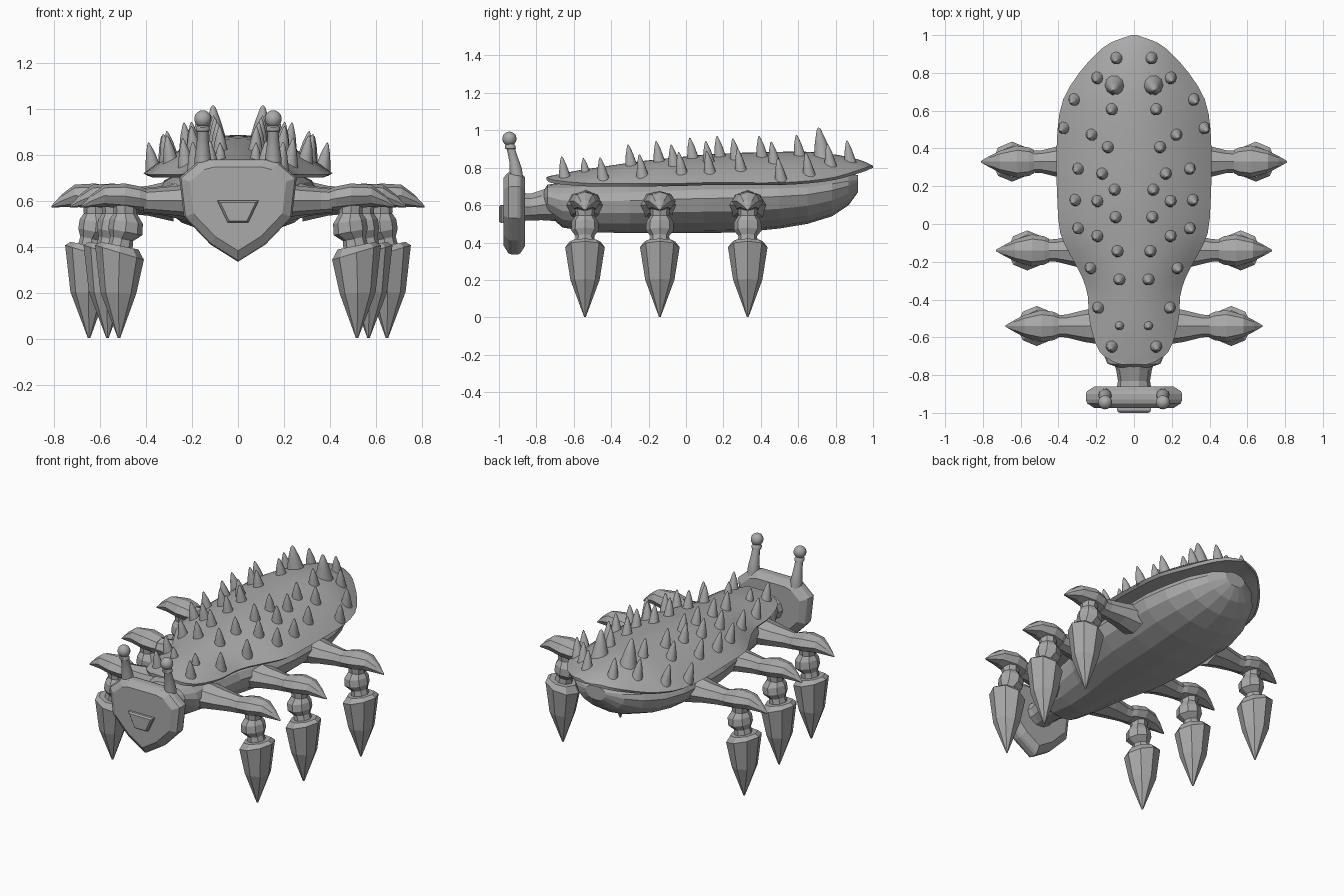
import bpy, bmesh, math
from mathutils import Vector

if "Cube" in bpy.data.objects:
    bpy.data.objects.remove(bpy.data.objects["Cube"])

grey = bpy.data.materials.new("stone grey")
grey.diffuse_color = (0.4, 0.4, 0.4, 1)
grey.use_nodes = True
grey.node_tree.nodes["Principled BSDF"].inputs["Base Color"].default_value = grey.diffuse_color


def finish(name, bm, smooth=None):
    bmesh.ops.recalc_face_normals(bm, faces=bm.faces)
    me = bpy.data.meshes.new(name)
    bm.to_mesh(me)
    bm.free()
    ob = bpy.data.objects.new(name, me)
    bpy.context.collection.objects.link(ob)
    me.materials.append(grey)
    if smooth:
        bpy.ops.object.select_all(action='DESELECT')
        ob.select_set(True)
        bpy.context.view_layer.objects.active = ob
        bpy.ops.object.shade_smooth_by_angle(angle=math.radians(smooth))
    return ob


def loft(bm, rings):
    """Skin a list of closed rings and cap both ends."""
    vs = [[bm.verts.new(p) for p in r] for r in rings]
    n = len(vs[0])
    for a, b in zip(vs, vs[1:]):
        for i in range(n):
            j = (i + 1) % n
            bm.faces.new((a[i], a[j], b[j], b[i]))
    bm.faces.new(vs[0])
    bm.faces.new(vs[-1])


def circle(n):
    return [(math.cos(2 * math.pi * i / n), math.sin(2 * math.pi * i / n)) for i in range(n)]


def table(rows, y):
    """Smooth interpolation through the rows at y."""
    for i in range(len(rows) - 1):
        a, b = rows[i], rows[i + 1]
        if y <= b[0]:
            break
    p, q = rows[max(i - 1, 0)], rows[min(i + 2, len(rows) - 1)]
    h = b[0] - a[0]
    t = (y - a[0]) / h
    out = []
    for k in range(1, len(a)):
        ma = (b[k] - p[k]) / (b[0] - p[0]) * h
        mb = (q[k] - a[k]) / (q[0] - a[0]) * h
        out.append((2*t**3 - 3*t*t + 1) * a[k] + (t**3 - 2*t*t + t) * ma
                   + (3*t*t - 2*t**3) * b[k] + (t**3 - t*t) * mb)
    return out


# shell: y, half width, rim height, crest height
SHELL = [(-.745, .06, .735, .75), (-.73, .11, .72, .755), (-.68, .18, .71, .765),
         (-.58, .22, .70, .785), (-.48, .24, .695, .80), (-.38, .245, .695, .815),
         (-.28, .275, .695, .83), (-.15, .345, .695, .845), (-.05, .39, .695, .855),
         (.10, .405, .70, .87), (.30, .41, .70, .88), (.50, .405, .70, .885),
         (.66, .375, .71, .885), (.80, .29, .73, .87), (.90, .20, .76, .85),
         (.96, .125, .78, .83), (1.0, .015, .80, .81)]


def shell_top(x, y):
    w, rim, top = table(SHELL, y)
    edge = min(rim + .02, top)
    return edge + (top - edge) * (1 - min(abs(x) / w, 1) ** 2)


rings = []
ys = []
for a, b in zip(SHELL, SHELL[1:]):
    ys += [a[0], (a[0] + b[0]) / 2]
for y in ys + [1.0]:
    w, rim, top = table(SHELL, y)
    ts = [-1 + i / 8 for i in range(17)]
    over = [(w * t, y, shell_top(w * t, y)) for t in ts]
    under = [(w * t, y, rim + (top - rim) * .4 * (1 - t * t)) for t in (.95, .7, .35, 0, -.35, -.7, -.95)]
    rings.append(over + under)
bm = bmesh.new()
loft(bm, rings)
finish("shell", bm, 40)

# spikes on the shell (mirrored): x, y
SPIKES = [(.09, .88), (.19, .775), (.10, .735), (.31, .66), (.115, .61), (.365, .51),
          (.22, .475), (.135, .41), (.29, .295), (.165, .27), (.10, .185), (.305, .13),
          (.19, .125), (.095, .04), (.29, -.02), (.19, -.06), (.085, -.14), (.225, -.23),
          (.075, -.29), (.185, -.44), (.075, -.535), (.115, -.645)]
bm = bmesh.new()
for k, (x, y) in enumerate(SPIKES):
    r, h = (.052, .15) if k == 2 else (.034, .105)
    if k == 20:
        r, h = .027, .07
    for s in (-1, 1):
        base = Vector((s * x, y, shell_top(x, y) - .03))
        axis = Vector((s * x * .5, -.15, 1)).normalized()
        u = axis.cross(Vector((0, 1, 0))).normalized()
        v = axis.cross(u)
        loft(bm, [[base + axis * d + (u * c + v * q) * rr for c, q in circle(10)]
                  for d, rr in ((0, r * 1.1), (.03 + h * .5, r * .62), (.02 + h, r * .22), (.03 + h, r * .06))])
finish("shell_spikes", bm, 50)

# body: y, half width, top, bottom
BODY = [(-.76, .08, .68, .58), (-.74, .14, .71, .55), (-.66, .175, .72, .48), (-.5, .19, .73, .455),
        (-.3, .23, .74, .45), (-.1, .31, .75, .45), (.1, .345, .76, .45), (.3, .35, .76, .455),
        (.5, .345, .76, .475), (.65, .31, .76, .50), (.78, .25, .77, .54), (.87, .17, .77, .60),
        (.92, .07, .76, .67)]
rings = []
for y, w, t, b in BODY:
    m = b + (t - b) * .6
    rings.append([(w * c, y, m + s * ((t - m) if s > 0 else (m - b))) for c, s in circle(16)])
bm = bmesh.new()
loft(bm, rings)
finish("body", bm)

# neck
bm = bmesh.new()
loft(bm, [[(rx * c, y, z + rz * s) for c, s in circle(10)] for y, rx, rz, z in
          ((-.70, .12, .10, .61), (-.77, .095, .085, .60), (-.83, .085, .075, .59), (-.89, .095, .08, .59))])
finish("neck", bm)

# head: bevelled shield-shaped plate
half = [(0, .335), (.12, .41), (.235, .53), (.255, .70), (.18, .765), (.12, .78)]
outline = half + [(-x, z) for x, z in reversed(half[1:])]
bm = bmesh.new()
loft(bm, [[(x * k, y, .6 + (z - .6) * k) for x, z in outline]
          for y, k in ((-.86, .82), (-.885, .97), (-.90, 1), (-.93, 1), (-.95, .97), (-.975, .82))])
finish("head", bm)

# raised mouth plate
bm = bmesh.new()
mouth = [(-.09, .60), (.09, .60), (.045, .505), (-.045, .505)]
loft(bm, [[(x * k, y, .55 + (z - .55) * k) for x, z in mouth]
          for y, k in ((-.96, 1), (-.99, 1), (-1.0, .85))])
finish("mouth_plate", bm)

# antennae: stalk with collar and ball
for s, side in ((-1, "left"), (1, "right")):
    bm = bmesh.new()
    loft(bm, [[(s * .153 + r * c, y + r * q, z) for c, q in circle(10)] for y, z, r in
              ((-.905, .74, .036), (-.91, .79, .035), (-.917, .83, .029), (-.928, .87, .025),
               (-.936, .90, .024), (-.938, .902, .030), (-.94, .918, .030), (-.941, .925, .024),
               (-.943, .945, .024))])
    finish(side + "_antenna", bm, 40)
    bm = bmesh.new()
    bmesh.ops.create_uvsphere(bm, u_segments=14, v_segments=9, radius=.038)
    bmesh.ops.translate(bm, verts=bm.verts, vec=(s * .153, -.944, .955))
    finish(side + "_antenna_ball", bm, 40)

# legs: y, outer tip x, root x
for place, y, T, root in (("front", -.54, .68, .10), ("middle", -.14, .73, .22), ("rear", .33, .81, .28)):
    for s, side in ((-1, "left"), (1, "right")):
        # arm and hooked claw along x: x, z, y radius, z radius
        arm = [(root, .60, .11, .09), (T - .42, .60, .085, .065), (T - .32, .60, .06, .055),
               (T - .27, .60, .058, .05)]
        claw = [(T - .28, .605, .062, .048), (T - .255, .61, .075, .052), (T - .19, .62, .085, .055),
                (T - .10, .622, .058, .048), (T - .045, .60, .03, .028), (T, .575, .004, .004)]
        for part, secs in (("arm", arm), ("claw", claw)):
            bm = bmesh.new()
            loft(bm, [[(s * x, y + ry * c, z + rz * q) for c, q in circle(8)] for x, z, ry, rz in secs])
            finish(f"{place}_{side}_{part}", bm)
        # ankle and pointed foot going down: x, z, radius, tilt
        ankle = [(T - .19, .60, .055, 0), (T - .19, .545, .05, 0), (T - .195, .51, .072, .15),
                 (T - .19, .465, .074, .2), (T - .175, .435, .05, .2), (T - .165, .38, .055, .2)]
        foot = [(T - .165, .405, .082, .2), (T - .165, .375, .106, .3), (T - .16, .20, .078, .05),
                (T - .163, .003, .005, 0)]
        for part, secs in (("ankle", ankle), ("foot", foot)):
            bm = bmesh.new()
            loft(bm, [[(s * (x + r * c), y + r * q, z + r * c * tilt) for c, q in circle(8)]
                      for x, z, r, tilt in secs])
            finish(f"{place}_{side}_{part}", bm)
